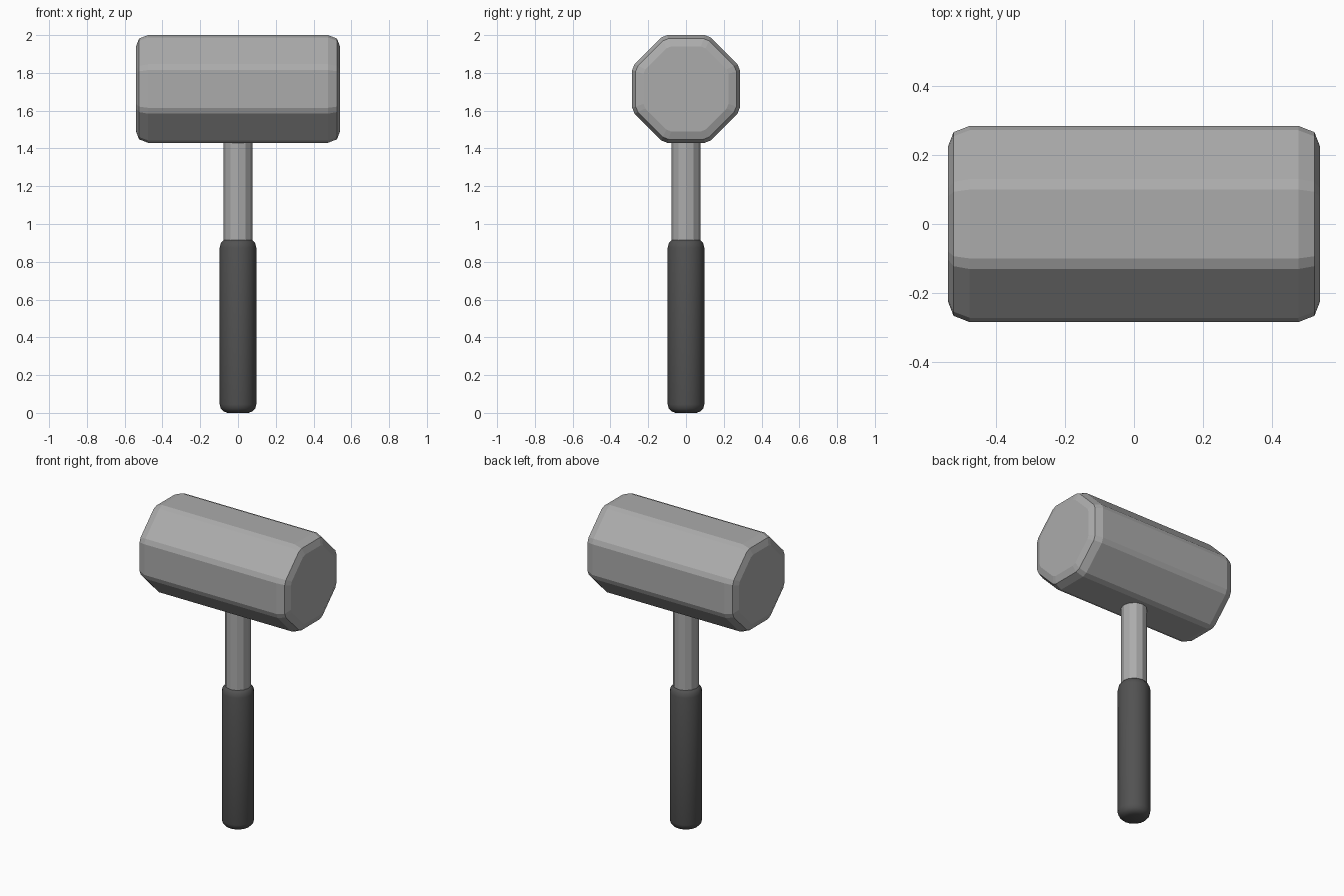
import bpy, bmesh, math
from mathutils import Matrix

if "Cube" in bpy.data.objects:
    bpy.data.objects.remove(bpy.data.objects["Cube"])


def material(name, rgb):
    m = bpy.data.materials.new(name)
    m.diffuse_color = (*rgb, 1)
    m.use_nodes = True
    m.node_tree.nodes["Principled BSDF"].inputs["Base Color"].default_value = m.diffuse_color
    return m


steel = material("grey metal", (0.41, 0.41, 0.41))
rubber = material("dark rubber", (0.085, 0.085, 0.085))


def ring_shape(n, phase=0.0):
    return [(math.cos(math.tau * i / n + phase), math.sin(math.tau * i / n + phase)) for i in range(n)]


def loft(name, section, profile, mat, matrix=Matrix(), smooth=None):
    """Stack scaled copies of a closed section along z; profile is (scale, height)."""
    bm = bmesh.new()
    rings = [[bm.verts.new((x * s, y * s, h)) for x, y in section] for s, h in profile]
    n = len(section)
    for a, b in zip(rings, rings[1:]):
        for i in range(n):
            j = (i + 1) % n
            bm.faces.new((a[i], a[j], b[j], b[i]))
    bm.faces.new(rings[0][::-1])
    bm.faces.new(rings[-1])
    bmesh.ops.transform(bm, matrix=matrix, verts=bm.verts)
    bmesh.ops.recalc_face_normals(bm, faces=bm.faces)
    me = bpy.data.meshes.new(name)
    bm.to_mesh(me)
    bm.free()
    me.materials.append(mat)
    ob = bpy.data.objects.new(name, me)
    bpy.context.collection.objects.link(ob)
    if smooth:
        bpy.ops.object.select_all(action='DESELECT')
        ob.select_set(True)
        bpy.context.view_layer.objects.active = ob
        bpy.ops.object.shade_smooth_by_angle(angle=math.radians(smooth))
    return ob


# hammer head: octagon with chamfered corners, rounded-over ends, lying along x
apothem, half = 0.285, 0.10
octagon = []
for k in range(8):
    c, s = math.cos(k * math.pi / 4), math.sin(k * math.pi / 4)
    octagon += [(apothem * c - t * s, apothem * s + t * c) for t in (-half, half)]
end = [(0.79, 0.54), (0.935, 0.524), (1.0, 0.477)]
head_profile = [(s, -x) for s, x in end] + [(s, x) for s, x in reversed(end)]
loft("hammer_head", octagon, head_profile, steel,
     Matrix.Translation((0, 0, 1.715)) @ Matrix.Rotation(math.pi / 2, 4, 'Y'))

# shaft: twelve flat sides, running up into the head
loft("shaft", ring_shape(12), [(0.077, 0.1), (0.077, 1.5)], steel)

# grip: smooth sleeve with rounded ends
grip_profile = [(0.055, 0.0), (0.077, 0.008), (0.091, 0.023), (0.097, 0.045),
                (0.097, 0.875), (0.091, 0.898), (0.078, 0.914), (0.06, 0.92)]
loft("grip", ring_shape(16), grip_profile, rubber, smooth=50)
